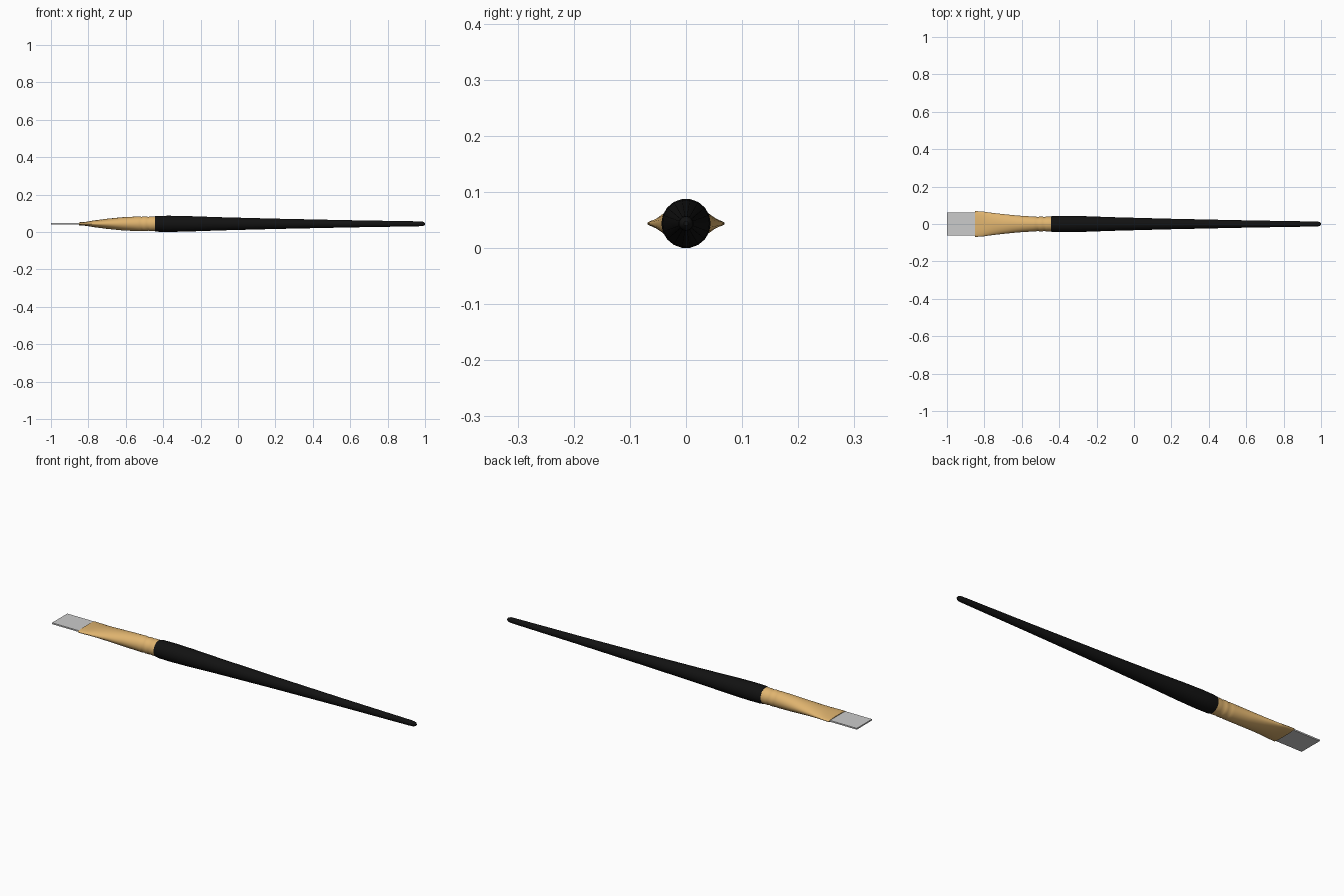
import bpy, bmesh
from math import cos, sin, pi, copysign

if "Cube" in bpy.data.objects:
    bpy.data.objects.remove(bpy.data.objects["Cube"])

AXIS_Z = 0.044


def material(name, rgb):
    m = bpy.data.materials.new(name)
    m.diffuse_color = (*rgb, 1)
    m.use_nodes = True
    m.node_tree.nodes["Principled BSDF"].inputs["Base Color"].default_value = m.diffuse_color
    return m


def loft(name, sections, sides, mat):
    """Skin (x, half_y, half_z, exponent) superellipse sections along x."""
    bm = bmesh.new()
    rings = []
    for x, ry, rz, e in sections:
        ring = []
        for i in range(sides):
            a = 2 * pi * i / sides
            c, s = cos(a), sin(a)
            ring.append(bm.verts.new((x,
                                      ry * copysign(abs(c) ** e, c),
                                      AXIS_Z + rz * copysign(abs(s) ** e, s))))
        rings.append(ring)
    for r0, r1 in zip(rings, rings[1:]):
        for i in range(sides):
            j = (i + 1) % sides
            bm.faces.new((r0[i], r0[j], r1[j], r1[i]))
    bm.faces.new(rings[0])
    bm.faces.new(rings[-1])
    bmesh.ops.recalc_face_normals(bm, faces=bm.faces[:])
    mesh = bpy.data.meshes.new(name)
    bm.to_mesh(mesh)
    bm.free()
    mesh.materials.append(mat)
    ob = bpy.data.objects.new(name, mesh)
    bpy.context.collection.objects.link(ob)
    bpy.ops.object.select_all(action='DESELECT')
    ob.select_set(True)
    bpy.context.view_layer.objects.active = ob
    bpy.ops.object.shade_smooth_by_angle(angle=0.7)
    return ob


black = material("black_lacquer", (0.006, 0.006, 0.006))
brass = material("brass", (0.75, 0.46, 0.16))

# Tapered round handle with a rounded tip
handle = [(-0.445, 0.041), (-0.43, 0.043), (-0.37, 0.044), (-0.27, 0.042),
          (-0.1, 0.036), (0.2, 0.028), (0.6, 0.0195), (0.96, 0.0135),
          (0.985, 0.0125), (0.995, 0.009), (1.0, 0.004)]
loft("handle", [(x, r, r, 1) for x, r in handle], 18, black)

# Ferrule: flat mouth blending to a round collar with two crimped grooves
flat = [(-0.85, 0.069, 0.008, 0.8), (-0.81, 0.067, 0.011, 0.9),
        (-0.77, 0.061, 0.018, 1), (-0.70, 0.053, 0.027, 1),
        (-0.62, 0.045, 0.035, 1), (-0.54, 0.040, 0.039, 1)]
collar = [(-0.525, 0.0395), (-0.515, 0.037), (-0.505, 0.0395),
          (-0.49, 0.0395), (-0.48, 0.037), (-0.47, 0.0395), (-0.44, 0.0395)]
loft("ferrule", flat + [(x, r, r, 1) for x, r in collar], 32, brass)

# Flat bristle head
bpy.ops.mesh.primitive_cube_add(size=1, location=(-0.915, 0, AXIS_Z + 0.001))
bristles = bpy.context.object
bristles.name = "bristles"
bristles.scale = (0.17, 0.122, 0.007)
